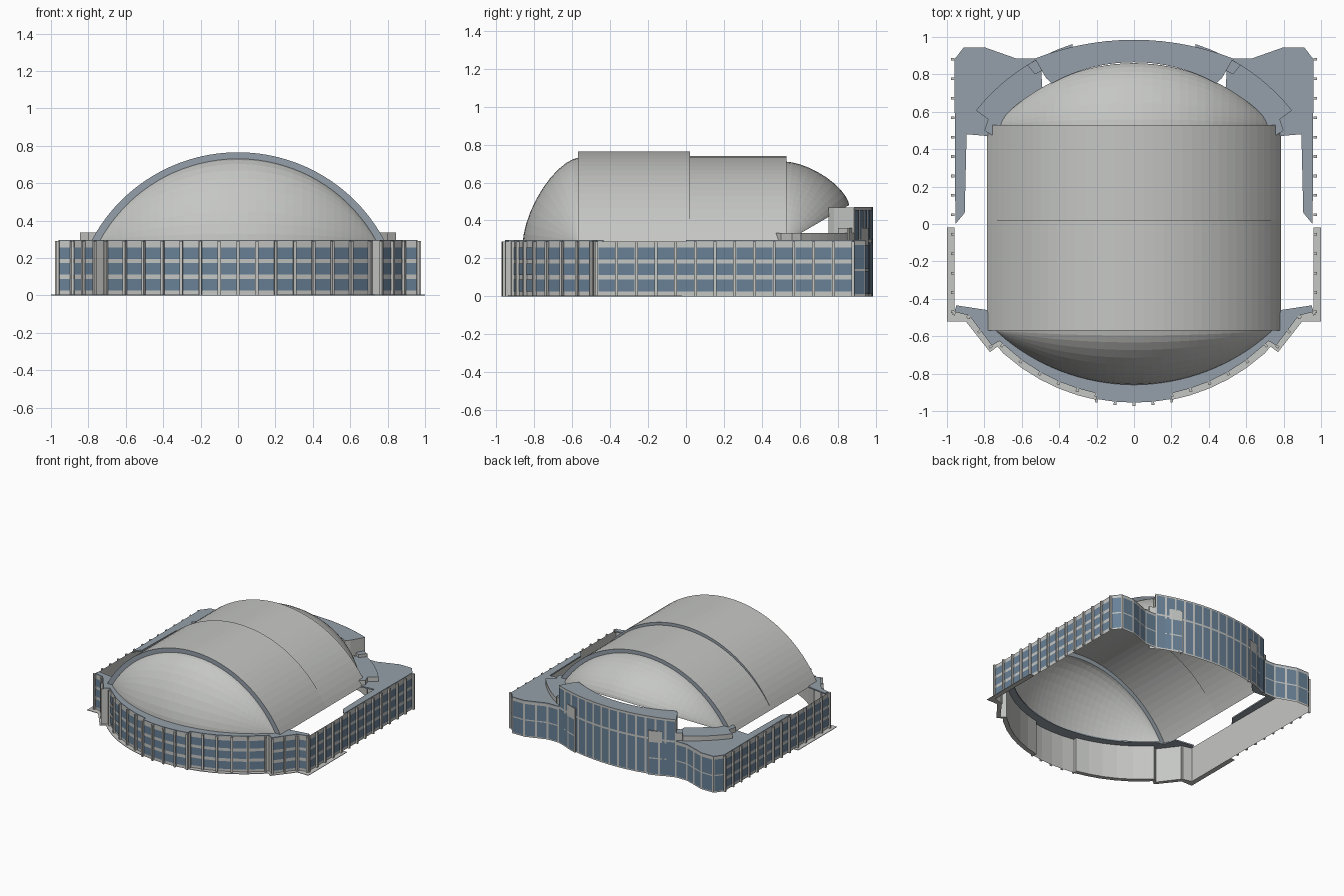
import bpy, bmesh
from math import sqrt, sin, cos, pi
from mathutils import Vector

cube = bpy.data.objects.get("Cube")
if cube:
    bpy.data.objects.remove(cube, do_unlink=True)


def material(name, rgb):
    m = bpy.data.materials.new(name)
    m.use_nodes = True
    m.diffuse_color = (*rgb, 1)
    m.node_tree.nodes["Principled BSDF"].inputs["Base Color"].default_value = (*rgb, 1)
    return m


MATS = [material("light_grey", (0.56, 0.57, 0.55)),
        material("slate_roof", (0.30, 0.35, 0.40)),
        material("window_blue", (0.14, 0.22, 0.31))]
GREY, SLATE, GLASS = range(3)


def finish(bm, name):
    me = bpy.data.meshes.new(name)
    bm.to_mesh(me)
    bm.free()
    for m in MATS:
        me.materials.append(m)
    ob = bpy.data.objects.new(name, me)
    bpy.context.collection.objects.link(ob)
    return ob


def face(bm, pts, mat):
    f = bm.faces.new([bm.verts.new(p) for p in pts])
    f.material_index = mat
    return f


def arc(c, r, x0, x1, n, side):
    """Plan points on a circle centred on (0, c)."""
    xs = [x0 + (x1 - x0) * i / n for i in range(n + 1)]
    return [(x, c + side * sqrt(r * r - x * x)) for x in xs]


def flip(pts):
    return [(-x, y) for x, y in reversed(pts)]


def prism(name, poly, z0, z1, side=SLATE, top=SLATE):
    bm = bmesh.new()
    face(bm, [(x, y, z1) for x, y in poly], top)
    face(bm, [(x, y, z0) for x, y in reversed(poly)], side)
    for (ax, ay), (bx, by) in zip(poly, poly[1:] + poly[:1]):
        face(bm, [(ax, ay, z0), (bx, by, z0), (bx, by, z1), (ax, ay, z1)], side)
    bmesh.ops.remove_doubles(bm, verts=bm.verts, dist=1e-5)
    bmesh.ops.recalc_face_normals(bm, faces=bm.faces)
    return finish(bm, name)


def pair(name, poly, *args):
    prism("left_" + name, poly, *args)
    prism("right_" + name, flip(poly), *args)


def wall(name, pts, top, rows, bay=0.104, margin=0.08, fins=True):
    """Thin wall along a plan path, with window plates and upright fins."""
    bm = bmesh.new()
    for a, b in zip(pts, pts[1:]):
        a, b = Vector((*a, 0)), Vector((*b, 0))
        length = (b - a).length
        d = (b - a) / length
        out = Vector((d.y, -d.x, 0))
        up = Vector((0, 0, 1))
        face(bm, [a, b, b + up * top, a + up * top], GREY)
        if length < 0.06:
            continue
        n = max(1, round(length / bay))
        step = length / n
        for i in range(n):
            p = a + d * step * (i + margin) + out * 0.004
            q = a + d * step * (i + 1 - margin) + out * 0.004
            for z0, z1 in rows:
                face(bm, [p + up * z0, q + up * z0, q + up * z1, p + up * z1], GLASS)
        for i in range(n + 1 if fins else 0):
            c = a + d * step * i
            w = d * 0.007
            ring = [c - w, c + w, c + w + out * 0.018, c - w + out * 0.018]
            for j in range(4):
                p, q = ring[j - 1], ring[j]
                face(bm, [p, q, q + up * top, p + up * top], GREY)
            face(bm, [p + up * top for p in ring], GREY)
    return finish(bm, name)


# Arched main roof: two barrel vaults with slate end lips
def arch(half, rise, n=36):
    r = (half ** 2 + rise ** 2) / (2 * rise)
    a = math_asin(half / r)
    return [(r * sin(-a + 2 * a * i / n), 0.29 + rise - r + r * cos(-a + 2 * a * i / n))
            for i in range(n + 1)]


def math_asin(v):
    from math import asin
    return asin(v)


def vault(name, y0, y1, outer, lips):
    bm = bmesh.new()
    for (ax, az), (bx, bz) in zip(outer, outer[1:]):
        face(bm, [(ax, y0, az), (bx, y0, bz), (bx, y1, bz), (ax, y1, az)], GREY)
    for y, inner in lips:
        for i in range(len(outer) - 1):
            quad = [outer[i], outer[i + 1], inner[i + 1], inner[i]]
            face(bm, [(x, y, z) for x, z in quad], SLATE)
    bmesh.ops.remove_doubles(bm, verts=bm.verts, dist=1e-5)
    return finish(bm, name)


front_arch, back_arch = arch(0.785, 0.475), arch(0.785, 0.45)
front_inner, back_inner = arch(0.74, 0.44), arch(0.74, 0.42)
vault("front_vault", -0.57, 0.02, front_arch, [(-0.57, front_inner), (0.02, back_arch)])
vault("back_vault", 0.02, 0.53, back_arch, [(0.53, back_inner)])


# End domes closing the vaults
def dome(name, edge, y0, depth, side, slope):
    half = edge[-1][0]
    r = (half ** 2 + depth ** 2) / (2 * depth)
    bm = bmesh.new()
    rows = []
    steps = 10
    for x, z in edge:
        reach = max(0, depth - r + sqrt(r * r - x * x))
        rim = min(z, 0.29 + slope * reach)
        row = []
        for j in range(steps + 1):
            t = pi / 2 * j / steps
            out, drop = sin(t) ** 1.3, max(0, cos(t)) ** 1.3
            row.append(bm.verts.new((x, y0 + side * reach * out, rim + (z - rim) * drop)))
        rows.append(row)
    for a, b in zip(rows, rows[1:]):
        for j in range(steps):
            bm.faces.new((a[j], b[j], b[j + 1], a[j + 1]))
    bmesh.ops.remove_doubles(bm, verts=bm.verts, dist=1e-5)
    bmesh.ops.recalc_face_normals(bm, faces=bm.faces)
    return finish(bm, name)


dome("front_dome", front_inner, -0.57, 0.29, -1, 0)
dome("back_dome", back_inner, 0.53, 0.33, 1, 0.58)

# Three-storey walls on the sides and curved front
FLOORS = [(0.025, 0.088), (0.112, 0.172), (0.195, 0.257)]
corner = [(-0.96, -0.47), (-0.88, -0.49), (-0.76, -0.65), (-0.72, -0.625)]
front_left = corner + arc(0.085, 1.01, -0.70, -0.2, 5, -1)
bay = arc(0.085, 1.04, -0.2, 0.2, 4, -1)
outline = front_left + bay + flip(front_left)
wall("front_wall", outline, 0.29, FLOORS)
wall("right_side_wall", [(-0.96, 0.88), (-0.96, -0.47)], 0.29, FLOORS)
wall("left_side_wall", [(0.96, -0.47), (0.96, 0.88)], 0.29, FLOORS)

# Flat front roof around the dome
inner_front = arc(0.14, 1.0, 0.70, -0.70, 24, -1)
prism("front_roof", outline + [(0.95, -0.435), (0.785, -0.46), (0.76, -0.56)]
      + inner_front + [(-0.76, -0.56), (-0.785, -0.46), (-0.95, -0.435)], 0.286, 0.297)

# Ground ledge outside the front walls
ledge_outer = [(-1.0, -0.02), (-1.0, -0.52), (-0.9, -0.52), (-0.77, -0.685), (-0.73, -0.655)]
ledge_outer += arc(0.085, 1.045, -0.70, -0.2, 5, -1)
pair("ground_ledge", ledge_outer + front_left[::-1] + [(-0.96, -0.02)], 0, 0.004, GREY, GREY)

# Back corner blocks with tall glazing
TALL = [(0.012, 0.135), (0.145, 0.27)]
back_corner = [(0.96, 0.88), (0.91, 0.945), (0.8, 0.945), (0.63, 0.885), (0.53, 0.885)]
wall("left_back_wall", back_corner, 0.29, TALL, fins=False)
wall("right_back_wall", flip(back_corner), 0.29, TALL, fins=False)
inner_back = arc(-0.047, 0.912, 0.49, 0.72, 8, 1)
pair("back_roof", back_corner + inner_back
     + [(0.78, 0.47), (0.895, 0.48), (0.905, 0.06), (0.955, 0.0)], 0.286, 0.297)

# Raised terrace rings and stepped bays beside the glass front
terrace = arc(-0.07, 1.083, 0.845, 0.5, 8, 1)
pair("terrace", terrace + inner_back + [(0.76, 0.475), (0.8, 0.5), (0.78, 0.56)],
     0.29, 0.335, GREY, SLATE)
step = arc(-0.07, 1.083, 0.57, 0.33, 3, 1)
step_wall = [(0.57, 0.86)] + step + [(0.33, 0.93)]
wall("left_step_wall", step_wall, 0.36, TALL, fins=False)
wall("right_step_wall", flip(step_wall), 0.36, TALL, fins=False)
pair("step_roof", step + [(0.33, 0.90), (0.53, 0.80)], 0.335, 0.36, GREY, SLATE)

# Tall curved glass front at the back
glass_arc = arc(-0.465, 1.45, 0.53, -0.53, 14, 1)
wall("back_glass_wall", glass_arc, 0.47,
     [(0.012, 0.285), (0.3, 0.455)], margin=0.1, fins=False)
prism("glass_front_roof", glass_arc + [(-0.47, 0.78)]
      + arc(-0.047, 0.912, -0.44, 0.44, 16, 1) + [(0.47, 0.78)], 0.335, 0.469, GREY, SLATE)
